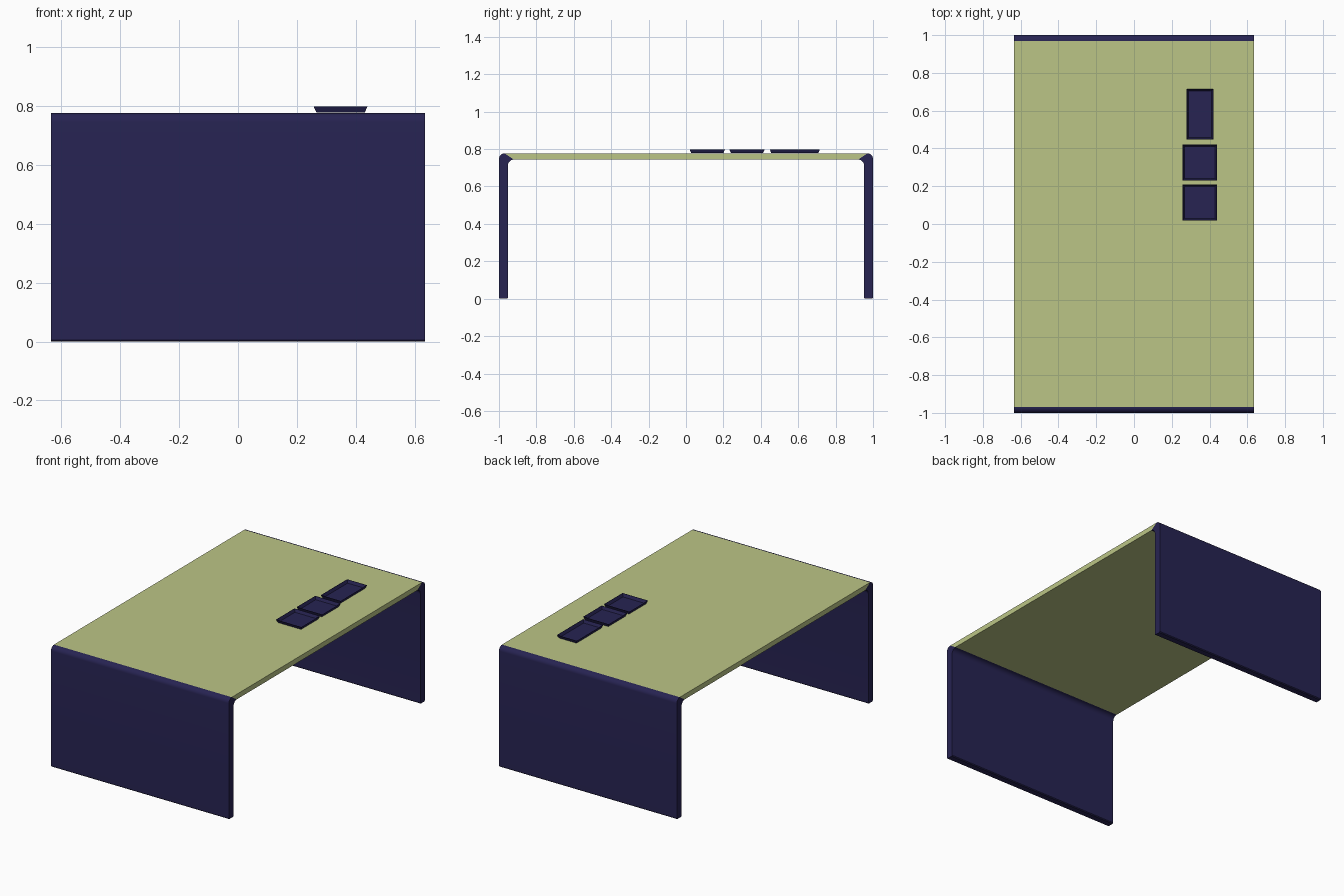
import bpy, bmesh, math

if "Cube" in bpy.data.objects:
    bpy.data.objects.remove(bpy.data.objects["Cube"])

HALF_W = 0.635          # half width in x
TOP, UNDER = 0.777, 0.744   # top and underside of the table board


def material(name, rgb):
    m = bpy.data.materials.new(name)
    m.diffuse_color = (*rgb, 1)
    m.use_nodes = True
    m.node_tree.nodes["Principled BSDF"].inputs["Base Color"].default_value = m.diffuse_color
    return m


navy = material("navy", (0.02, 0.017, 0.085))
olive = material("olive", (0.50, 0.56, 0.24))


def finish(name, bm, mat):
    bmesh.ops.recalc_face_normals(bm, faces=bm.faces)
    mesh = bpy.data.meshes.new(name)
    bm.to_mesh(mesh)
    bm.free()
    ob = bpy.data.objects.new(name, mesh)
    bpy.context.collection.objects.link(ob)
    mesh.materials.append(mat)
    bpy.ops.object.select_all(action='DESELECT')
    ob.select_set(True)
    bpy.context.view_layer.objects.active = ob
    bpy.ops.object.shade_smooth_by_angle(angle=math.radians(30))
    return ob


def extrude_profile(name, pts, mat):
    """Extrude a (y, z) outline across the full width."""
    bm = bmesh.new()
    face = bm.faces.new([bm.verts.new((-HALF_W, y, z)) for y, z in pts])
    ext = bmesh.ops.extrude_face_region(bm, geom=[face])
    verts = [v for v in ext["geom"] if isinstance(v, bmesh.types.BMVert)]
    bmesh.ops.translate(bm, verts=verts, vec=(2 * HALF_W, 0, 0))
    return finish(name, bm, mat)


def arc(cy, cz, r, a0, a1, n=8):
    return [(cy + r * math.cos(math.radians(a0 + (a1 - a0) * i / n)),
             cz + r * math.sin(math.radians(a0 + (a1 - a0) * i / n)))
            for i in range(n + 1)]


# Table board with slanted mitre ends
extrude_profile("table_board", [(-0.97, TOP), (0.97, TOP), (0.92, UNDER), (-0.92, UNDER)], olive)

# Side panel legs: rounded outer corner, filleted inner corner, eased foot
outline = ([(0.957, 0), (0.995, 0), (1.0, 0.005)]
           + arc(0.97, TOP - 0.03, 0.03, 0, 90)
           + arc(0.92, UNDER - 0.032, 0.032, 90, 0)
           + [(0.952, 0.005)])
for name, s in (("back_leg_panel", 1), ("front_leg_panel", -1)):
    extrude_profile(name, [(s * y, z) for y, z in outline], navy)


# Shallow open trays with flared walls
def tray(name, x0, x1, y0, y1):
    flare, rim, low, high = 0.009, 0.002, TOP + 0.002, 0.799
    bm = bmesh.new()

    def ring(inset, z):
        a, b, c, d = x0 + inset, x1 - inset, y0 + inset, y1 - inset
        return [bm.verts.new((x, y, z)) for x, y in ((a, c), (b, c), (b, d), (a, d))]

    rings = [ring(flare, low), ring(0, high), ring(rim, high), ring(flare + rim, low + 0.002)]
    for p, q in zip(rings, rings[1:]):
        for i in range(4):
            j = (i + 1) % 4
            bm.faces.new((p[i], p[j], q[j], q[i]))
    bm.faces.new(rings[0])
    bm.faces.new(rings[-1])
    finish(name, bm, navy)


tray("long_tray", 0.278, 0.421, 0.447, 0.716)
tray("middle_square_tray", 0.257, 0.440, 0.231, 0.421)
tray("front_square_tray", 0.257, 0.440, 0.019, 0.209)
